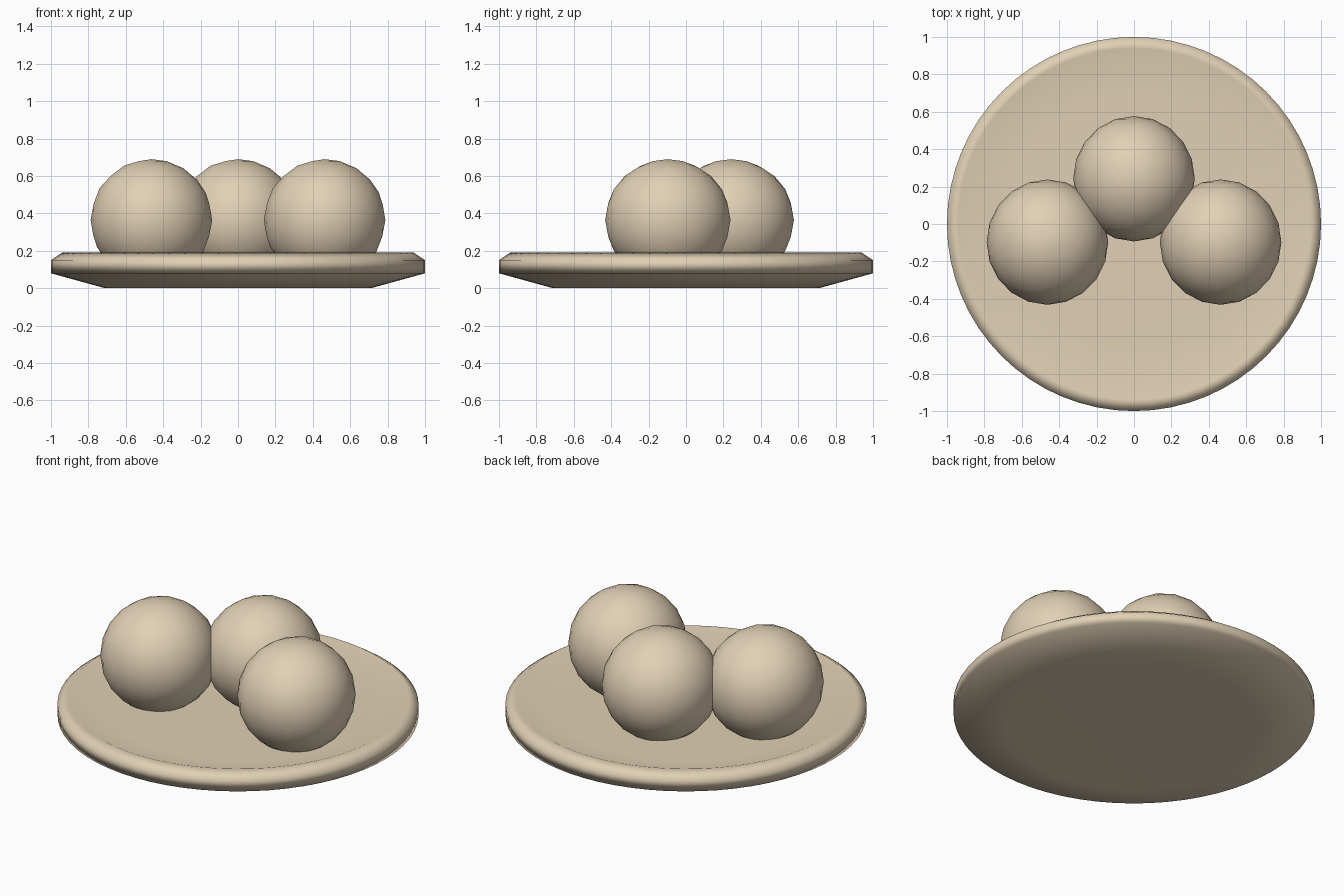
import bpy, bmesh, math
from mathutils import Matrix

if "Cube" in bpy.data.objects:
    bpy.data.objects.remove(bpy.data.objects["Cube"])

# one material: pale tan
tan = bpy.data.materials.new("pale_tan")
tan.diffuse_color = (0.75, 0.63, 0.46, 1)
tan.use_nodes = True
tan.node_tree.nodes["Principled BSDF"].inputs["Base Color"].default_value = tan.diffuse_color


def add_object(name, bm):
    bmesh.ops.recalc_face_normals(bm, faces=bm.faces)
    for f in bm.faces:
        f.smooth = True
    mesh = bpy.data.meshes.new(name)
    bm.to_mesh(mesh)
    bm.free()
    mesh.materials.append(tan)
    obj = bpy.data.objects.new(name, mesh)
    bpy.context.collection.objects.link(obj)
    return obj


# shallow dish: (radius, height) profile turned around z, closed with two caps
PROFILE = [(0.71, 0.0), (1.0, 0.08), (1.0, 0.15), (0.94, 0.19), (0.68, 0.105)]
SIDES = 64
bm = bmesh.new()
rings = [[bm.verts.new((r * math.cos(2 * math.pi * i / SIDES),
                        r * math.sin(2 * math.pi * i / SIDES), z))
          for i in range(SIDES)] for r, z in PROFILE]
for low, high in zip(rings, rings[1:]):
    for i in range(SIDES):
        j = (i + 1) % SIDES
        bm.faces.new((low[i], low[j], high[j], high[i]))
bm.faces.new(rings[0][::-1])
bm.faces.new(rings[-1])
dish = add_object("dish", bm)
# large faces dominate the soft shading around the rim
dish.modifiers.new("soft_rim", 'WEIGHTED_NORMAL').mode = 'FACE_AREA'

# three balls resting in the dish
for name, x, y in (("left_ball", -0.463, -0.097),
                   ("right_ball", 0.463, -0.097),
                   ("back_ball", 0.0, 0.242)):
    bm = bmesh.new()
    bmesh.ops.create_icosphere(bm, subdivisions=3, radius=1.0,
                               matrix=Matrix.Diagonal((0.325, 0.335, 0.325, 1)))
    ball = add_object(name, bm)
    ball.location = (x, y, 0.365)
